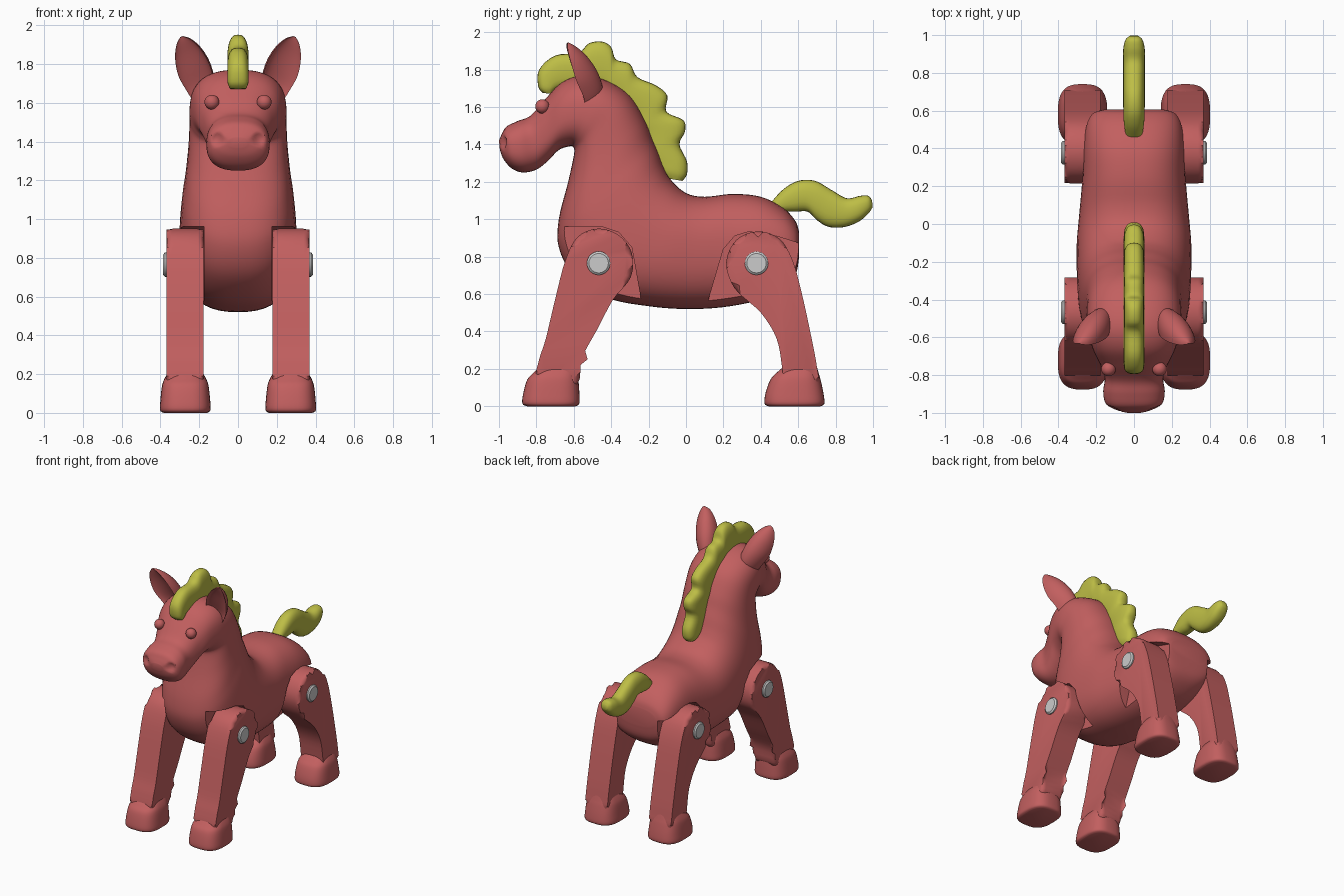
import bpy, bmesh, math
from mathutils import Vector

if "Cube" in bpy.data.objects:
    bpy.data.objects.remove(bpy.data.objects["Cube"])


def material(name, rgb):
    m = bpy.data.materials.new(name)
    m.diffuse_color = (*rgb, 1)
    m.use_nodes = True
    m.node_tree.nodes["Principled BSDF"].inputs["Base Color"].default_value = m.diffuse_color
    return m


RED = material("red_plastic", (0.54, 0.115, 0.115))
YELLOW = material("yellow_plastic", (0.51, 0.51, 0.06))


def spline(keys, n, closed=False):
    """Catmull-Rom interpolation of key tuples, n steps per span."""
    c, out = len(keys), []
    get = lambda i: Vector(keys[i % c] if closed else keys[max(0, min(c - 1, i))])
    for i in range(c if closed else c - 1):
        a, b, d, e = (get(i + k) for k in (-1, 0, 1, 2))
        for s in range(n):
            t = s / n
            out.append(0.5 * (2 * b + (d - a) * t + (2 * a - 5 * b + 4 * d - e) * t * t
                              + (3 * b - a - 3 * d + e) * t ** 3))
    if not closed:
        out.append(get(c - 1))
    return out


def finish(bm, name, mat=None, angle=40):
    bmesh.ops.recalc_face_normals(bm, faces=bm.faces)
    me = bpy.data.meshes.new(name)
    bm.to_mesh(me)
    bm.free()
    ob = bpy.data.objects.new(name, me)
    bpy.context.collection.objects.link(ob)
    if mat:
        me.materials.append(mat)
    smooth(ob, angle)
    return ob


def smooth(ob, angle):
    bpy.ops.object.select_all(action='DESELECT')
    bpy.context.view_layer.objects.active = ob
    ob.select_set(True)
    bpy.ops.object.shade_smooth_by_angle(angle=math.radians(angle))


def skin(bm, rings):
    """Bridge rings of points and cap both ends."""
    vs = [[bm.verts.new(p) for p in r] for r in rings]
    n = len(vs[0])
    for a, b in zip(vs, vs[1:]):
        for i in range(n):
            bm.faces.new((a[i], a[(i + 1) % n], b[(i + 1) % n], b[i]))
    bm.faces.new(vs[0])
    bm.faces.new(vs[-1])


def loft(keys, power=2.5, x=0.0, steps=4, sides=40):
    """Keys are (y, z) below, (y, z) above and half width in x."""
    bm, rings = bmesh.new(), []
    se = lambda v: math.copysign(abs(v) ** (2 / power), v)
    for k in spline(keys, steps):
        lo, hi = Vector((x, k[0], k[1])), Vector((x, k[2], k[3]))
        mid, half = (lo + hi) / 2, (hi - lo) / 2
        ring = []
        for i in range(sides):
            t = math.tau * i / sides
            ring.append(mid + half * se(math.sin(t)) + Vector((k[4] * se(math.cos(t)), 0, 0)))
        rings.append(ring)
    skin(bm, rings)
    return bm


def slab(bm, pts, x0, x1):
    skin(bm, [[(x, p[0], p[1]) for p in pts] for x in (x0, x1)])


# Body, neck and head in one sweep from rump to muzzle
bm = loft([
    (.605, .80, .605, .93, .16), (.585, .70, .585, .99, .22), (.52, .63, .52, 1.06, .255),
    (.40, .57, .40, 1.12, .27), (.20, .53, .25, 1.135, .275), (0, .52, .10, 1.12, .29),
    (-.20, .535, 0, 1.14, .303), (-.42, .58, -.08, 1.21, .303), (-.60, .70, -.12, 1.28, .297),
    (-.68, .85, -.15, 1.36, .285), (-.68, 1.0, -.18, 1.43, .27), (-.63, 1.2, -.22, 1.53, .256),
    (-.60, 1.34, -.30, 1.66, .25), (-.60, 1.38, -.42, 1.74, .25), (-.62, 1.39, -.55, 1.77, .24),
    (-.68, 1.37, -.66, 1.735, .215), (-.74, 1.31, -.75, 1.645, .178),
    (-.80, 1.265, -.83, 1.555, .155), (-.87, 1.25, -.90, 1.525, .163),
    (-.93, 1.27, -.96, 1.495, .152), (-.975, 1.32, -.985, 1.455, .11),
    (-.995, 1.37, -1.0, 1.42, .045)], steps=5, sides=48)
# Nostril dimples
for v in bm.verts:
    d = (Vector((abs(v.co.x), v.co.y, v.co.z)) - Vector((.10, -.965, 1.41))).length
    if d < .04:
        v.co.y += .025 * (1 - (d / .04) ** 2)
body = finish(bm, "body", RED)

# Leg pockets cut into both flanks
pockets = [
    [(-.9, .965), (-.45, .96), (-.36, .93), (-.29, .85), (-.21, .4), (-.9, .4)],
    [(.07, .4), (.2, .84), (.26, .91), (.34, .935), (.45, .92), (.8, .81), (.8, .4)]]
bm = bmesh.new()
for p in pockets:
    for s in (-1, 1):
        slab(bm, p, s * .175, s * .6)
cutter = finish(bm, "pocket_cutter")
cutter.hide_render = True
mod = body.modifiers.new("pockets", 'BOOLEAN')
mod.operation, mod.solver, mod.object = 'DIFFERENCE', 'EXACT', cutter
bpy.context.view_layer.objects.active = body
bpy.ops.object.modifier_apply(modifier=mod.name)
bpy.data.objects.remove(cutter)
smooth(body, 35)

# Leg side profiles, hoof sections and pivot positions
front_leg = [(-.47, .95), (-.36, .915), (-.29, .82), (-.295, .69), (-.39, .57), (-.475, .41),
             (-.555, .26), (-.58, .12), (-.70, .10), (-.80, .14), (-.785, .25), (-.75, .36),
             (-.70, .57), (-.645, .78), (-.58, .905)]
hind_leg = [(.385, .935), (.27, .89), (.215, .77), (.26, .63), (.40, .50), (.485, .36),
            (.515, .2), (.53, .11), (.62, .10), (.705, .12), (.70, .21), (.67, .37),
            (.62, .60), (.57, .78), (.50, .895)]
front_hoof = [(-.85, 0, -.59, 0, .112), (-.875, .015, -.57, .015, .13), (-.87, .07, -.57, .07, .128),
              (-.85, .14, -.575, .14, .12), (-.82, .175, -.58, .175, .108), (-.785, .21, -.58, .21, .088)]
hind_hoof = [(.44, 0, .72, 0, .112), (.42, .015, .74, .015, .13), (.425, .07, .735, .07, .128),
             (.45, .14, .72, .14, .12), (.48, .175, .71, .175, .108), (.52, .21, .70, .21, .088)]
for side, s in (("left", -1), ("right", 1)):
    for part, prof, hoof, py in (("front", front_leg, front_hoof, -.467),
                                 ("hind", hind_leg, hind_hoof, .377)):
        # Leg plate with rounded rims
        bm = bmesh.new()
        slab(bm, spline(prof, 4, True), s * .178, s * .368)
        rim = [e for e in bm.edges if abs(e.verts[0].co.x - e.verts[1].co.x) < 1e-5]
        bmesh.ops.bevel(bm, geom=rim, offset=.03, segments=4, profile=.5, affect='EDGES')
        finish(bm, f"{part}_leg_{side}", RED)
        # Hoof
        finish(loft(hoof, 2.9, s * .272), f"{part}_hoof_{side}", RED)
        # Grey pivot pin
        bm = bmesh.new()
        ring = lambda x, r: [(s * x, py + r * math.cos(math.tau * i / 24),
                              .765 + r * math.sin(math.tau * i / 24)) for i in range(24)]
        skin(bm, [ring(.34, .063), ring(.377, .063), ring(.386, .052)])
        finish(bm, f"{part}_pivot_{side}", angle=30)

    # Cupped ear: crescent sections along a leaning axis
    bm, rings = bmesh.new(), []
    wide = Vector((s * .92, .12, -.38)).normalized()
    back = Vector((-s * .2, .95, .2)).normalized()
    for k in spline([(.175, -.545, 1.63, .060, .09), (.195, -.56, 1.69, .076, .105),
                     (.228, -.595, 1.77, .086, .11), (.258, -.62, 1.85, .072, .085),
                     (.280, -.635, 1.91, .042, .045), (.292, -.635, 1.94, .008, .01)], 4):
        c = Vector((s * k[0], k[1], k[2]))
        ring = []
        for i in range(28):
            t = math.tau * i / 28
            sn = math.sin(t)
            depth = k[4] * (sn if sn > 0 else -.45 * sn + .0) + k[4] * .12 * (1 if sn > 0 else -1) * abs(sn) ** .5
            ring.append(c + wide * k[3] * math.cos(t) + back * depth)
        rings.append(ring)
    skin(bm, rings)
    finish(bm, f"ear_{side}", RED, 60)

    # Eye
    bm = bmesh.new()
    bmesh.ops.create_uvsphere(bm, u_segments=20, v_segments=12, radius=.038)
    bmesh.ops.translate(bm, verts=bm.verts, vec=(s * .135, -.768, 1.603))
    finish(bm, f"eye_{side}", RED)

# Scalloped mane from forelock to withers
finish(loft([
    (-.71, 1.67, -.765, 1.675, .04), (-.70, 1.69, -.79, 1.71, .053), (-.67, 1.70, -.785, 1.80, .055),
    (-.62, 1.70, -.70, 1.875, .055), (-.55, 1.70, -.575, 1.89, .055), (-.50, 1.70, -.52, 1.94, .055),
    (-.46, 1.69, -.45, 1.95, .055), (-.43, 1.68, -.40, 1.92, .055), (-.40, 1.66, -.375, 1.855, .055),
    (-.36, 1.63, -.30, 1.83, .055), (-.34, 1.60, -.26, 1.76, .055), (-.31, 1.56, -.16, 1.715, .055),
    (-.29, 1.53, -.10, 1.66, .055), (-.27, 1.48, -.105, 1.575, .055), (-.25, 1.44, -.015, 1.53, .055),
    (-.23, 1.40, -.005, 1.47, .055), (-.21, 1.35, -.035, 1.40, .055), (-.18, 1.30, .005, 1.31, .055),
    (-.15, 1.26, .005, 1.24, .053), (-.11, 1.22, -.02, 1.205, .04)], 2.6, steps=4, sides=24),
    "mane", YELLOW, 60)

# Waving tail
finish(loft([
    (.50, 1.04, .455, 1.09, .045), (.58, 1.04, .52, 1.16, .055), (.65, 1.04, .60, 1.205, .057),
    (.70, .995, .69, 1.205, .057), (.76, .96, .78, 1.155, .057), (.84, .957, .86, 1.112, .057),
    (.92, .985, .93, 1.125, .057), (.975, 1.03, .975, 1.125, .045), (.998, 1.065, .995, 1.10, .022)],
    2.4, steps=5, sides=24), "tail", YELLOW, 60)
